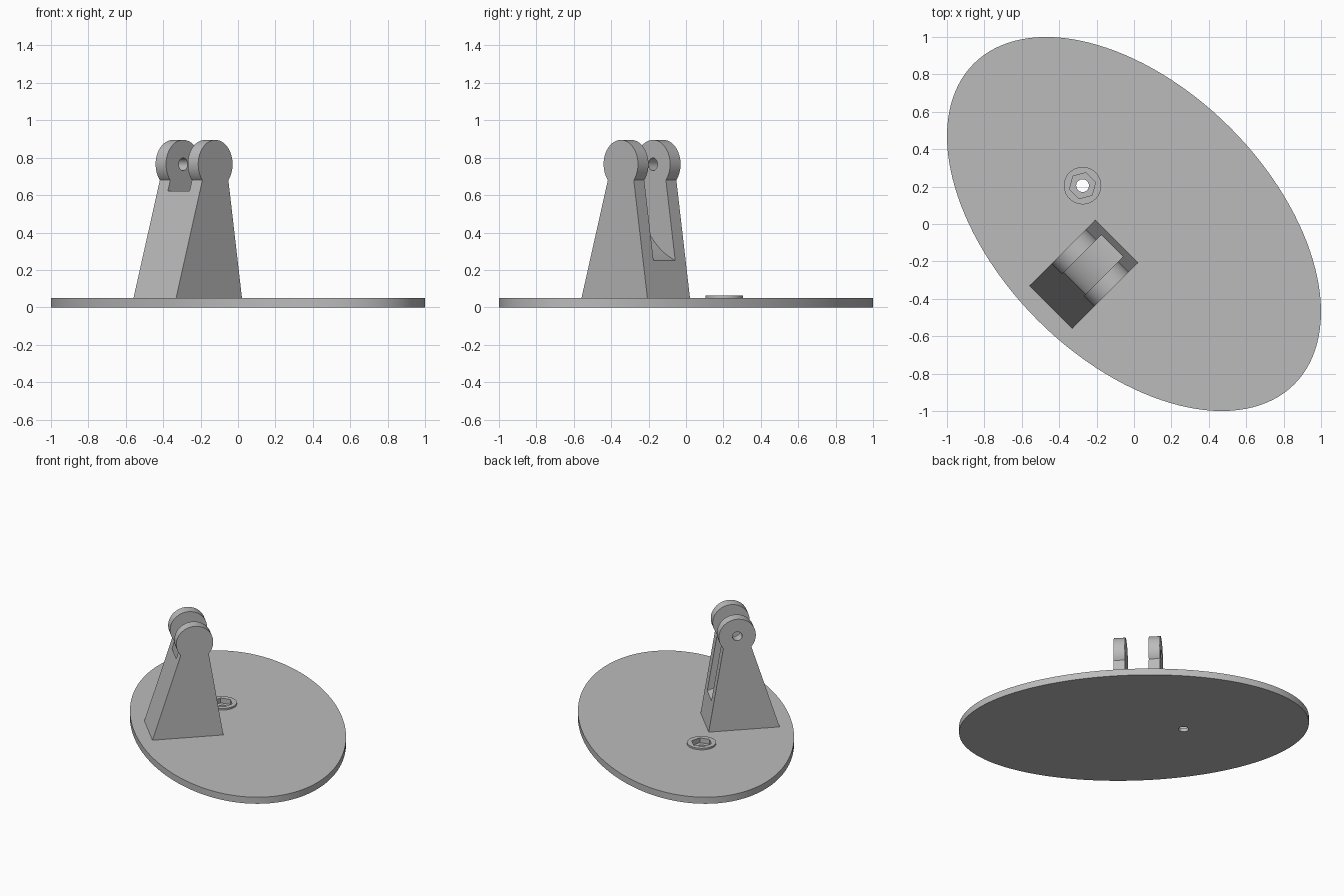
import bpy, bmesh, math
from math import sin, cos, pi, radians

if "Cube" in bpy.data.objects:
    bpy.data.objects.remove(bpy.data.objects["Cube"])

TURN = radians(45)      # plate and bracket share this diagonal frame

grey = bpy.data.materials.new("grey")
grey.diffuse_color = (0.5, 0.5, 0.5, 1)
grey.use_nodes = True
grey.node_tree.nodes["Principled BSDF"].inputs["Base Color"].default_value = grey.diffuse_color


def prism(name, pts, axis, lo, hi, loc=(0, 0, 0), turn=TURN):
    """Extrude a 2D outline along 'y' (outline in x,z) or 'z' (outline in x,y)."""
    def place(p, h):
        return (p[0], h, p[1]) if axis == 'y' else (p[0], p[1], h)
    bm = bmesh.new()
    a = [bm.verts.new(place(p, lo)) for p in pts]
    b = [bm.verts.new(place(p, hi)) for p in pts]
    bm.faces.new(a)
    bm.faces.new(b)
    for i in range(len(pts)):
        j = (i + 1) % len(pts)
        bm.faces.new((a[i], a[j], b[j], b[i]))
    bmesh.ops.recalc_face_normals(bm, faces=bm.faces)
    me = bpy.data.meshes.new(name)
    bm.to_mesh(me)
    bm.free()
    me.materials.append(grey)
    ob = bpy.data.objects.new(name, me)
    bpy.context.collection.objects.link(ob)
    ob.location = loc
    ob.rotation_euler.z = turn
    return ob


def arc(cx, cy, rx, ry, a0, a1, n):
    return [(cx + rx * cos(radians(a0 + (a1 - a0) * i / n)),
             cy + ry * sin(radians(a0 + (a1 - a0) * i / n))) for i in range(n + 1)]


def ring(r, n, start=0, cx=0, cy=0):
    return arc(cx, cy, r, r, start, start + 360, n)[:-1]


def combine(ob, tool, op):
    m = ob.modifiers.new(op.lower(), 'BOOLEAN')
    m.operation, m.object, m.solver = op, tool, 'EXACT'
    bpy.context.view_layer.objects.active = ob
    bpy.ops.object.modifier_apply(modifier=m.name)
    bpy.data.objects.remove(tool)


def smooth(ob):
    bpy.ops.object.select_all(action='DESELECT')
    ob.select_set(True)
    bpy.context.view_layer.objects.active = ob
    bpy.ops.object.shade_smooth_by_angle(angle=radians(25))


# Oval base plate with a raised boss, hex socket and through hole
BOSS = (-0.275, 0.205, 0)
plate = prism("base_plate", arc(0, 0, 0.728, 1.212, 0, 360, 128)[:-1], 'z', 0, 0.05)
combine(plate, prism("boss", ring(0.1, 48), 'z', 0.02, 0.062, BOSS, 0), 'UNION')
combine(plate, prism("hex_cut", ring(0.072, 6, 15), 'z', 0.025, 0.1, BOSS, 0), 'DIFFERENCE')
combine(plate, prism("hole_cut", ring(0.034, 32), 'z', -0.1, 0.1, BOSS, 0), 'DIFFERENCE')
smooth(plate)

# Tapered bracket with a round head
U, Z, R = -0.332, 0.765, 0.13
outline = [(-0.629, 0.05), (-0.131, 0.05)] + arc(U, Z, R, R, -41, 221, 48)
bracket = prism("clevis_bracket", outline, 'y', -0.161, 0.161)

# Slot between the ears, with a curved floor sweeping down to the back
slot = [(0.1, 0.225)] + arc(-0.015, 0.66, 0.435, 0.435, 270, 184, 32)
slot += [(-0.8, 0.63), (-0.8, 1.1), (0.1, 1.1)]
combine(bracket, prism("slot_cut", slot, 'y', -0.082, 0.082), 'DIFFERENCE')

# Pin hole through one ear only
combine(bracket, prism("pin_cut", ring(0.034, 32, 0, U, Z), 'y', 0.04, 0.3), 'DIFFERENCE')
smooth(bracket)
